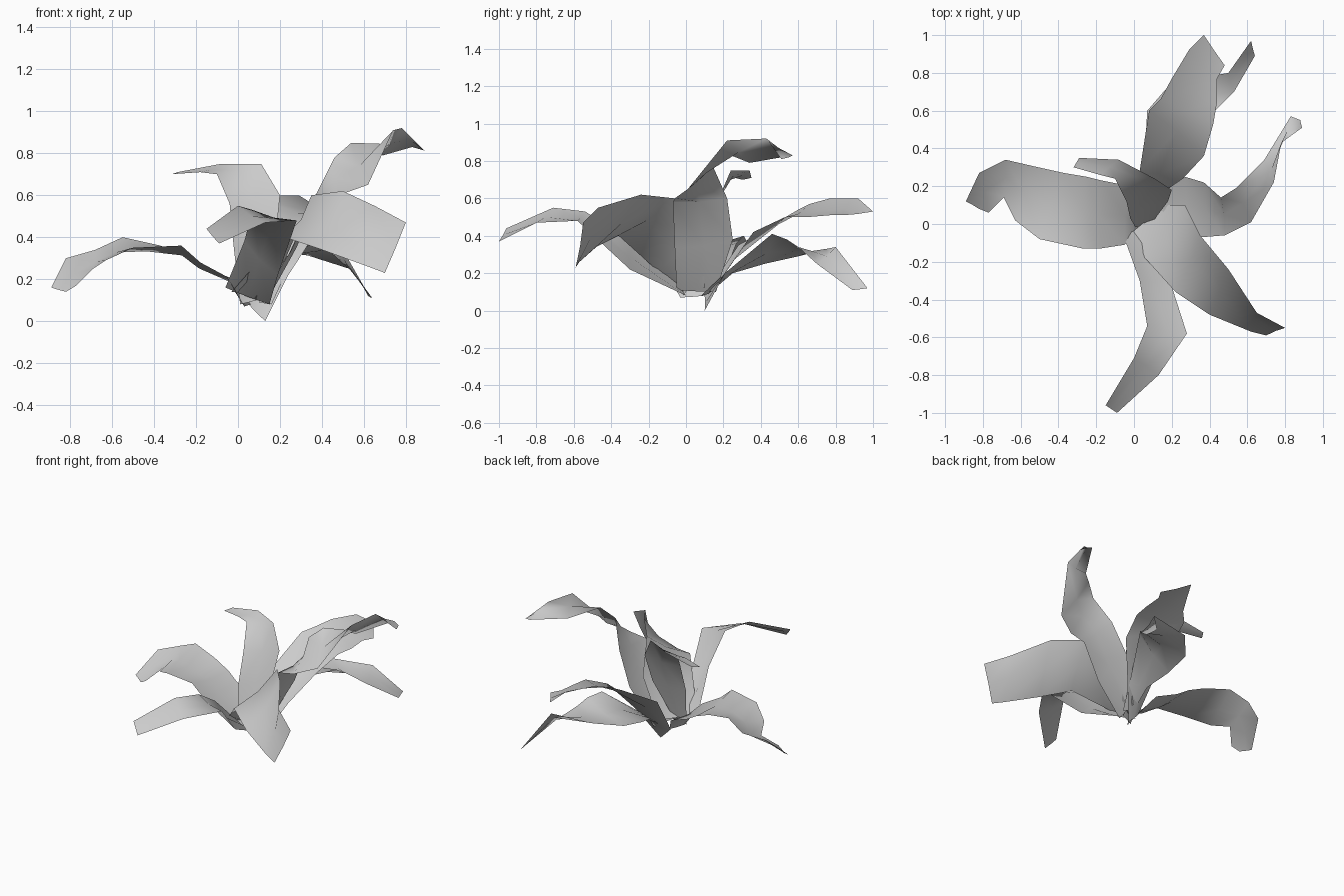
import bpy
import bmesh
from mathutils import Vector

default_cube = bpy.data.objects.get("Cube")
if default_cube:
    bpy.data.objects.remove(default_cube, do_unlink=True)

# Single pale grey material shared by every leaf
leaf_grey = bpy.data.materials.new("leaf_grey")
leaf_grey.use_nodes = True
GREY = (0.6, 0.6, 0.6, 1)
leaf_grey.diffuse_color = GREY
leaf_grey.node_tree.nodes["Principled BSDF"].inputs["Base Color"].default_value = GREY


def make_leaf(name, left, right, cup=0.06):
    """Loft a thin leaf between its two edge paths, with a sunken midrib."""
    left = [Vector(p) for p in left]
    right = [Vector(p) for p in right]
    middle = [(a + b) / 2 for a, b in zip(left, right)]
    last = len(middle) - 1

    # Sink the midrib away from the upper side, least at the ends
    midrib = []
    for i, centre in enumerate(middle):
        along = middle[min(i + 1, last)] - middle[max(i - 1, 0)]
        across = right[i] - left[i]
        upward = across.cross(along).normalized()
        depth = cup * across.length * (0.3 if i in (0, last) else 1)
        midrib.append(centre - upward * depth)

    bm = bmesh.new()
    rows = [[bm.verts.new(p) for p in row] for row in zip(left, midrib, right)]
    for near, far in zip(rows, rows[1:]):
        for k in range(2):
            bm.faces.new((near[k], near[k + 1], far[k + 1], far[k]))

    mesh = bpy.data.meshes.new(name)
    bm.to_mesh(mesh)
    bm.free()
    mesh.materials.append(leaf_grey)
    for face in mesh.polygons:
        face.use_smooth = True
    leaf = bpy.data.objects.new(name, mesh)
    bpy.context.collection.objects.link(leaf)
    return leaf


# Long leaf sweeping to the -x side, drooping at the tip
make_leaf(
    "side_leaf",
    left=[(.03, -.03, .07), (-.05, -.11, .21), (-.18, -.13, .28), (-.27, -.13, .36),
          (-.5, -.08, .35), (-.63, .02, .29), (-.69, .14, .25), (-.77, .06, .17),
          (-.82, .08, .14)],
    right=[(.06, .1, .08), (-.02, .2, .2), (-.17, .23, .26), (-.25, .25, .31),
           (-.37, .27, .36), (-.55, .31, .4), (-.68, .34, .34), (-.82, .27, .3),
           (-.89, .12, .16)])

# Broad leaf reaching to the back
make_leaf(
    "back_leaf",
    left=[(.05, .1, .08), (.03, .28, .35), (.08, .6, .54), (.14, .66, .57),
          (.2, .77, .6), (.29, .92, .6), (.37, 1, .53)],
    right=[(.13, .1, 0), (.24, .22, .22), (.37, .36, .42), (.42, .53, .5),
           (.44, .65, .5), (.44, .77, .51), (.48, .84, .51)])

# Low back leaf, wide beneath the broad one, then twisting into a narrow tip
make_leaf(
    "low_back_leaf",
    left=[(.1, .12, .09), (.1, .25, .2), (.06, .42, .25), (.07, .6, .29),
          (.2, .75, .33), (.5, .8, .34), (.62, .97, .12)],
    right=[(.16, .08, .08), (.22, .22, .21), (.34, .46, .41), (.4, .54, .38),
           (.43, .6, .34), (.53, .7, .25), (.64, .89, .11)])

# Tall leaf arching up and curling over on the +x side
make_leaf(
    "tall_leaf",
    left=[(.14, .16, .1), (.27, .25, .38), (.37, .22, .6), (.46, .14, .78),
          (.54, .19, .85), (.69, .34, .79), (.83, .57, .83), (.88, .55, .82)],
    right=[(.08, -.05, .11), (.25, -.06, .33), (.36, -.07, .58), (.48, -.06, .6),
           (.62, .01, .65), (.74, .22, .91), (.78, .43, .92), (.89, .51, .81)])

# Wide leaf toward the front on the +x side, turned on edge
make_leaf(
    "wide_leaf",
    left=[(.15, .1, .12), (.27, .1, .4), (.35, -.06, .6), (.5, -.24, .62),
          (.65, -.47, .55), (.8, -.55, .47)],
    right=[(-.03, -.06, .14), (.04, -.16, .22), (.22, -.36, .4), (.4, -.48, .34),
           (.62, -.57, .26), (.7, -.59, .23)])

# Front leaf rising from the base and tipping over
make_leaf(
    "front_leaf",
    left=[(.15, 0, .08), (.19, -.3, .22), (.28, -.58, .48), (.13, -.8, .47),
          (-.09, -1, .37)],
    right=[(-.06, -.05, .16), (.03, -.3, .38), (.07, -.54, .53), (0, -.71, .55),
           (-.15, -.96, .44)])

# Upright inner leaf curling back at the top
make_leaf(
    "inner_leaf",
    left=[(.01, -.02, .08), (-.02, .03, .35), (-.04, .12, .56), (-.1, .24, .7),
          (-.18, .26, .71), (-.32, .3, .7)],
    right=[(.09, 0, .1), (.18, .12, .4), (.2, .18, .6), (.11, .24, .75),
           (-.08, .34, .75), (-.29, .35, .71)])
